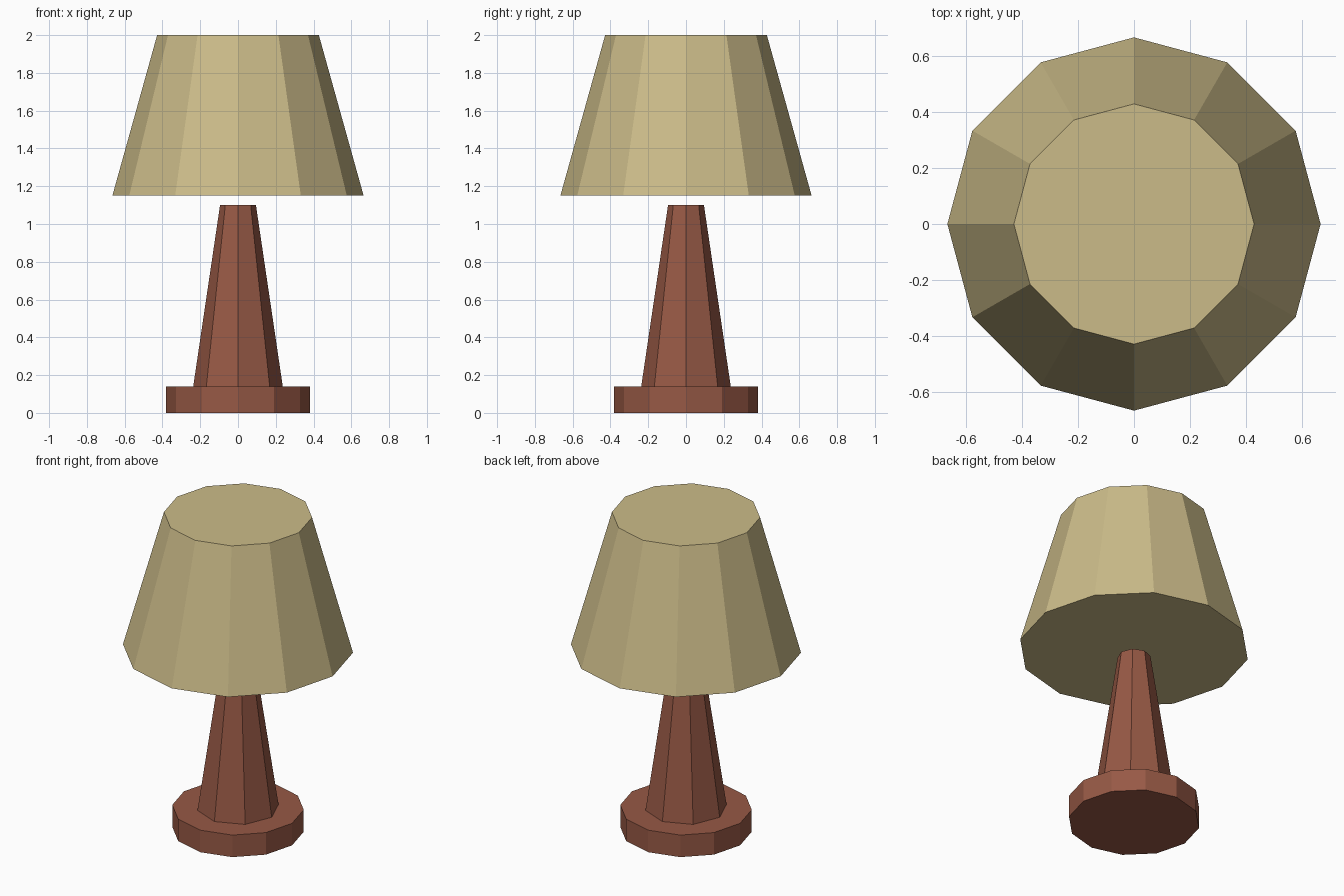
import bpy

# Remove the default cube
cube = bpy.data.objects.get("Cube")
if cube:
    bpy.data.objects.remove(cube, do_unlink=True)


def make_material(name, rgb):
    mat = bpy.data.materials.new(name)
    mat.use_nodes = True
    color = (*rgb, 1.0)
    mat.diffuse_color = color
    bsdf = next(n for n in mat.node_tree.nodes if n.type == "BSDF_PRINCIPLED")
    bsdf.inputs["Base Color"].default_value = color
    return mat


def tapered_part(name, sides, bottom, top, z_low, z_high, mat):
    """Closed, flat-shaded prism that tapers from z_low to z_high."""
    bpy.ops.mesh.primitive_cone_add(
        vertices=sides, radius1=bottom, radius2=top, depth=z_high - z_low,
        end_fill_type="NGON", location=(0, 0, (z_low + z_high) / 2))
    part = bpy.context.object
    part.name = part.data.name = name
    part.data.materials.append(mat)
    return part


wood = make_material("reddish wood", (0.31, 0.1, 0.06))
fabric = make_material("beige fabric", (0.6, 0.5, 0.25))

# Foot disc, tapered octagonal stem, and shade floating just above the stem
tapered_part("base", 12, 0.38, 0.38, 0, 0.14, wood)
tapered_part("stem", 8, 0.237, 0.095, 0.14, 1.1, wood)
tapered_part("lampshade", 12, 0.665, 0.428, 1.15, 2, fabric)
